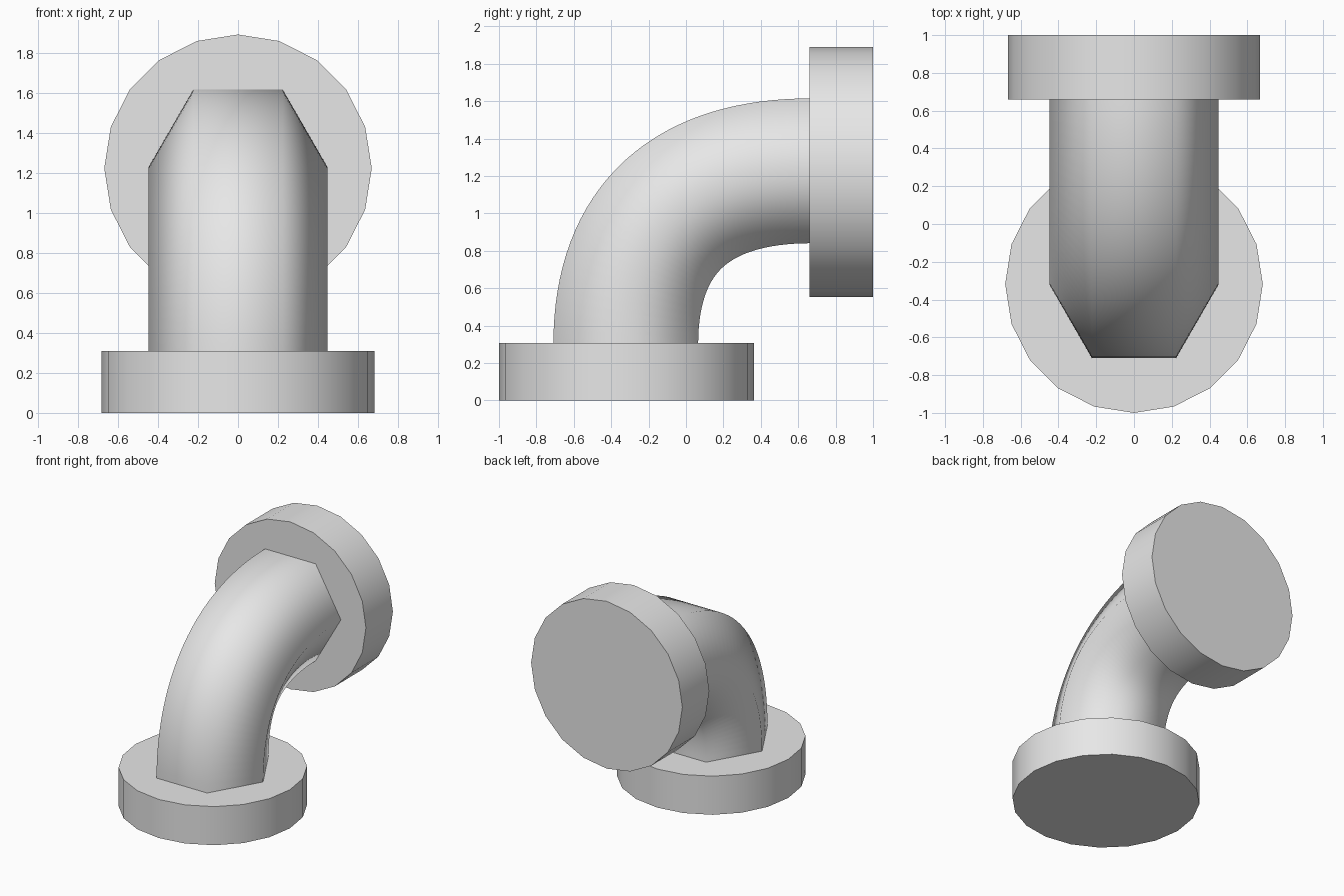
import bpy, bmesh, math
from mathutils import Matrix, Vector

cube = bpy.data.objects.get("Cube")
if cube:
    bpy.data.objects.remove(cube, do_unlink=True)

grey = bpy.data.materials.new("light grey")
grey.use_nodes = True
grey.diffuse_color = (0.8, 0.8, 0.8, 1)
grey.node_tree.nodes["Principled BSDF"].inputs["Base Color"].default_value = (0.8, 0.8, 0.8, 1)


def finish(name, bm):
    bmesh.ops.recalc_face_normals(bm, faces=bm.faces)
    mesh = bpy.data.meshes.new(name)
    bm.to_mesh(mesh)
    bm.free()
    mesh.materials.append(grey)
    obj = bpy.data.objects.new(name, mesh)
    bpy.context.collection.objects.link(obj)
    return obj


# Flanges: twenty-sided discs with smooth rims and flat ends
def flange(name, centre, radius, depth, tilt):
    bm = bmesh.new()
    place = (Matrix.Translation(centre) @ Matrix.Rotation(tilt, 4, 'X')
             @ Matrix.Rotation(math.pi / 2, 4, 'Z'))
    bmesh.ops.create_cone(bm, cap_ends=True, segments=20, radius1=radius,
                          radius2=radius, depth=depth, matrix=place)
    for face in bm.faces:
        face.smooth = len(face.verts) == 4
    for edge in bm.edges:
        edge.smooth = all(f.smooth for f in edge.link_faces)
    return finish(name, bm)


flange("bottom_flange", (0, -0.318, 0.154), 0.682, 0.308, 0)
flange("back_flange", (0, 0.83, 1.222), 0.668, 0.34, math.pi / 2)

# Elbow pipe: six-sided ring swept along a quarter bend
SIDES, STEPS, RADIUS, HANDLE = 6, 32, 0.447, 0.63
start, end = Vector((0, -0.322, 0.3)), Vector((0, 0.67, 1.228))
p1 = start + Vector((0, 0, HANDLE))
p2 = end - Vector((0, HANDLE, 0))

bm = bmesh.new()
rings = []
for i in range(STEPS + 1):
    t = i / STEPS
    s = 1 - t
    point = s**3 * start + 3 * s * s * t * p1 + 3 * s * t * t * p2 + t**3 * end
    tangent = (s * s * (p1 - start) + 2 * s * t * (p2 - p1) + t * t * (end - p2)).normalized()
    side = Vector((1, 0, 0))
    outward = side.cross(tangent)
    ring = []
    for k in range(SIDES):
        a = math.tau * k / SIDES
        ring.append(bm.verts.new(point + RADIUS * (math.cos(a) * side + math.sin(a) * outward)))
    rings.append(ring)
for low, high in zip(rings, rings[1:]):
    for k in range(SIDES):
        n = (k + 1) % SIDES
        bm.faces.new((low[k], low[n], high[n], high[k])).smooth = True
finish("elbow_pipe", bm)
